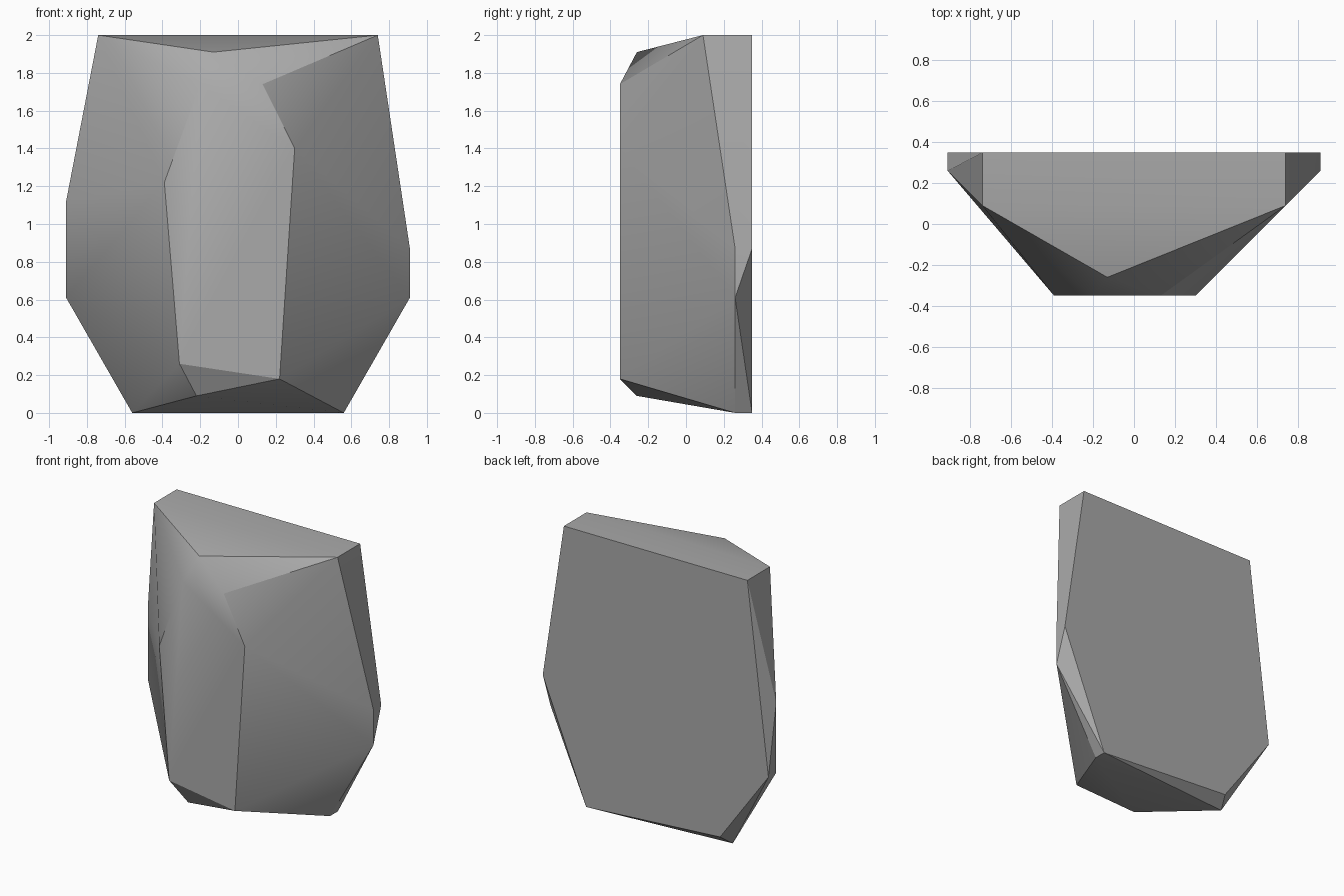
import bpy
import bmesh
import math

default_cube = bpy.data.objects.get("Cube")
if default_cube:
    bpy.data.objects.remove(default_cube, do_unlink=True)


def make_material(name, colour):
    material = bpy.data.materials.new(name)
    material.use_nodes = True
    material.diffuse_color = colour
    shader = material.node_tree.nodes["Principled BSDF"]
    shader.inputs["Base Color"].default_value = colour
    shader.inputs["Roughness"].default_value = 0.9
    return material


def outline(y, corners):
    """Place a list of x, z corners on one depth plane."""
    return [(x, y, z) for x, z in corners]


def build_rock(name, corners, material):
    """Wrap the corners in a faceted hull and soften only its shallow edges."""
    bm = bmesh.new()
    for corner in corners:
        bm.verts.new(corner)
    hull = bmesh.ops.convex_hull(bm, input=bm.verts)
    spare = [v for v in hull["geom_interior"] if isinstance(v, bmesh.types.BMVert)]
    if spare:
        bmesh.ops.delete(bm, geom=spare, context="VERTS")
    bmesh.ops.dissolve_limit(bm, angle_limit=math.radians(1),
                             verts=bm.verts, edges=bm.edges)
    bmesh.ops.recalc_face_normals(bm, faces=bm.faces)
    mesh = bpy.data.meshes.new(name)
    bm.to_mesh(mesh)
    bm.free()
    mesh.materials.append(material)
    rock = bpy.data.objects.new(name, mesh)
    bpy.context.collection.objects.link(rock)
    bpy.ops.object.select_all(action="DESELECT")
    rock.select_set(True)
    bpy.context.view_layer.objects.active = rock
    bpy.ops.object.shade_smooth_by_angle(angle=math.radians(30))
    return rock


# Flat back
back = outline(0.35, [(-0.74, 2), (0.74, 2), (0.91, 0.87),
                      (0.56, 0), (-0.52, 0.07), (-0.91, 0.61)])

# Widest side corners and the base edge
sides = outline(0.26, [(-0.91, 1.12), (-0.91, 0.61), (-0.56, 0),
                       (0.56, 0), (0.91, 0.61), (0.91, 0.87)])

# Front rim of the top, and the chip low on the right side
rim = outline(0.09, [(-0.74, 2), (0.74, 2)])
chip = outline(0.17, [(-0.56, 0.09)])

# Peak and toe just behind the front face
bevels = outline(-0.26, [(-0.13, 1.91), (-0.22, 0.09)])

# Flat front
front = outline(-0.35, [(-0.2, 1.74), (0.13, 1.74), (0.3, 1.4),
                        (0.22, 0.18), (-0.31, 0.26), (-0.39, 1.22)])

stone_grey = make_material("stone grey", (0.4, 0.4, 0.4, 1))
build_rock("rock", back + sides + rim + chip + bevels + front, stone_grey)
